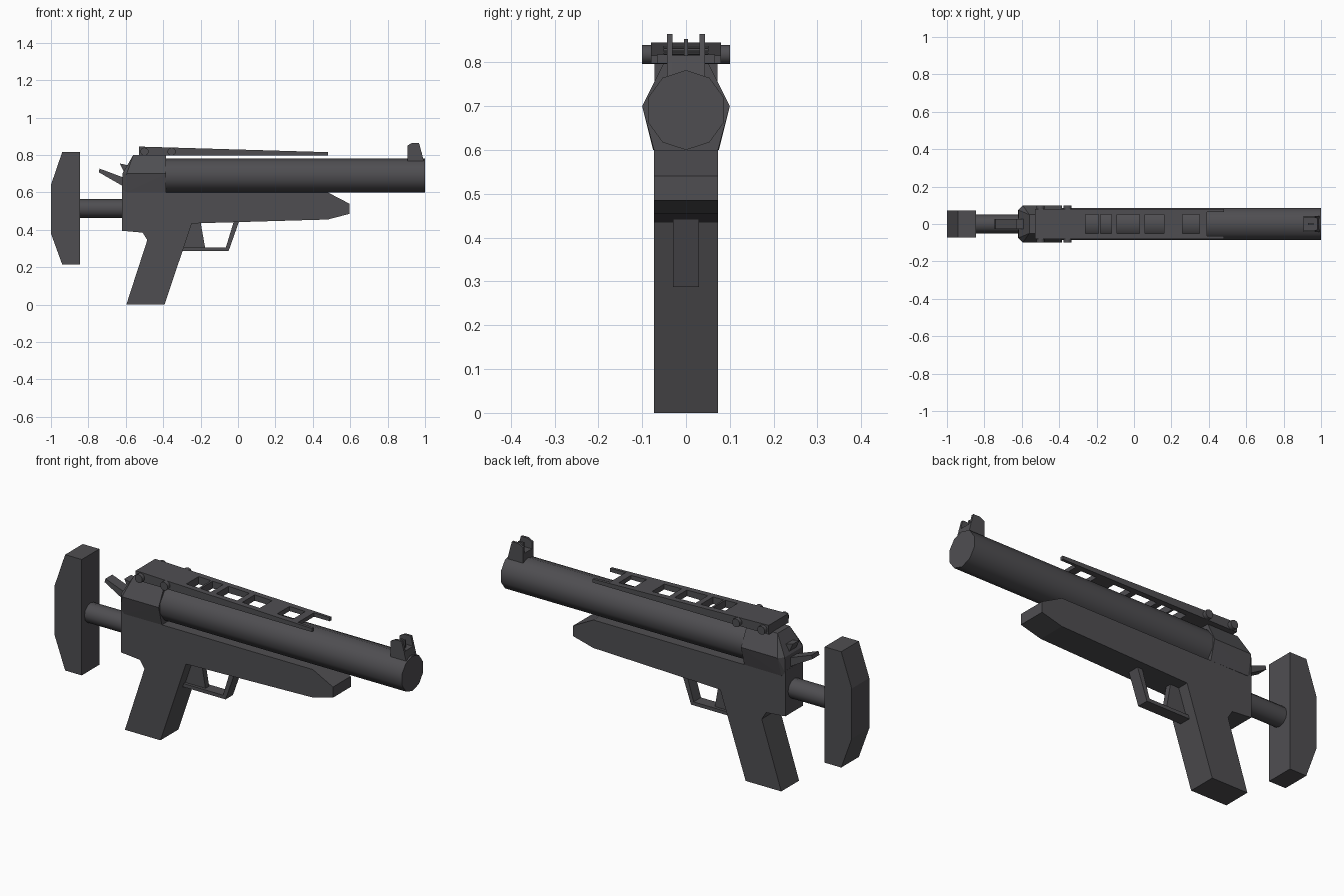
import bpy, bmesh, math

if "Cube" in bpy.data.objects:
    bpy.data.objects.remove(bpy.data.objects["Cube"])

mat = bpy.data.materials.new("dark gunmetal")
mat.diffuse_color = (0.078, 0.076, 0.083, 1)
mat.use_nodes = True
mat.node_tree.nodes["Principled BSDF"].inputs["Base Color"].default_value = mat.diffuse_color


def finish(name, bm, smooth=False):
    bmesh.ops.recalc_face_normals(bm, faces=bm.faces)
    me = bpy.data.meshes.new(name)
    bm.to_mesh(me)
    bm.free()
    me.materials.append(mat)
    ob = bpy.data.objects.new(name, me)
    bpy.context.collection.objects.link(ob)
    if smooth:
        bpy.ops.object.select_all(action='DESELECT')
        ob.select_set(True)
        bpy.context.view_layer.objects.active = ob
        bpy.ops.object.shade_smooth_by_angle(angle=math.radians(50))
    return ob


def prism(name, profile, a, b, axis='y', smooth=False):
    """Extrude a 2D profile ((x,z) along y, or (y,z) along x) from a to b."""
    bm = bmesh.new()
    place = (lambda p, t: (p[0], t, p[1])) if axis == 'y' else (lambda p, t: (t, p[0], p[1]))
    lo = [bm.verts.new(place(p, a)) for p in profile]
    hi = [bm.verts.new(place(p, b)) for p in profile]
    n = len(profile)
    bm.faces.new(lo)
    bm.faces.new(hi)
    for i in range(n):
        j = (i + 1) % n
        bm.faces.new((lo[i], lo[j], hi[j], hi[i]))
    return finish(name, bm, smooth)


def circle(cx, cz, r, n):
    return [(cx + r * math.sin(math.tau * i / n), cz + r * math.cos(math.tau * i / n))
            for i in range(n)]


# lower body with fore-end and grip
prism("body_and_grip", [(-0.62, 0.395), (-0.62, 0.63), (-0.385, 0.63), (-0.385, 0.60),
                        (0.48, 0.60), (0.595, 0.54), (0.595, 0.485), (0.48, 0.455),
                        (-0.247, 0.434), (-0.393, 0.0), (-0.597, 0.0), (-0.485, 0.345),
                        (-0.51, 0.385)], -0.073, 0.073)

# faceted upper receiver as a convex hull
bm = bmesh.new()
for s in (-1, 1):
    for x, y, z in [(-0.62, 0.073, 0.62), (-0.618, 0.075, 0.70), (-0.595, 0.1, 0.70),
                    (-0.60, 0.075, 0.60), (-0.56, 0.05, 0.80), (-0.385, 0.05, 0.80),
                    (-0.385, 0.1, 0.70), (-0.385, 0.073, 0.60)]:
        bm.verts.new((x, s * y, z))
bmesh.ops.convex_hull(bm, input=bm.verts)
bmesh.ops.dissolve_limit(bm, angle_limit=0.02, verts=bm.verts, edges=bm.edges)
finish("upper_receiver", bm)

# barrel, stock tube and stock
prism("barrel", circle(0, 0.691, 0.091, 10), -0.42, 1.0, 'x', True)
prism("stock_tube", circle(0, 0.514, 0.05, 12), -0.87, -0.60, 'x', True)
prism("shoulder_stock", [(-0.845, 0.815), (-0.94, 0.815), (-1, 0.64), (-1, 0.38),
                         (-0.94, 0.215), (-0.845, 0.215)], -0.072, 0.072)

# trigger guard and trigger
prism("trigger_guard", [(-0.30, 0.287), (-0.05, 0.287), (0.005, 0.443), (-0.023, 0.443),
                        (-0.065, 0.305), (-0.29, 0.305)], -0.03, 0.03)
prism("trigger", [(-0.26, 0.44), (-0.20, 0.44), (-0.175, 0.30), (-0.295, 0.30)], -0.015, 0.015)

# rear hammer and small spur
prism("rear_lever", [(-0.60, 0.625), (-0.745, 0.708), (-0.74, 0.727), (-0.60, 0.675)], -0.028, 0.028)
prism("rear_spur", [(-0.632, 0.755), (-0.57, 0.74), (-0.58, 0.685), (-0.61, 0.71)], -0.028, 0.028)


# tapered ladder rail above the barrel
def slab(name, x0, x1, y0, y1):
    top = lambda x: 0.845 - 0.030 * (x + 0.53) / 1.01
    return prism(name, [(x0, 0.797), (x1, 0.797), (x1, top(x1)), (x0, top(x0))], y0, y1)


for s, side in ((-1, "right"), (1, "left")):
    slab("rail_side_" + side, -0.53, 0.39, *sorted((s * 0.05, s * 0.08)))
    slab("rail_tip_" + side, 0.39, 0.48, *sorted((s * 0.065, s * 0.08)))
for i, (a, b) in enumerate([(-0.53, -0.26), (-0.19, -0.18), (-0.12, -0.09), (0.03, 0.06),
                            (0.16, 0.26), (0.35, 0.39)]):
    slab("rail_bar_%d" % i, a, b, -0.05, 0.05)
for i, x in enumerate((-0.50, -0.355)):
    prism("rail_pin_%d" % i, circle(x, 0.818, 0.022, 10), -0.1, 0.1, smooth=True)

# front sight with two ears and a centre post
prism("sight_base", [(0.905, 0.76), (0.905, 0.815), (0.982, 0.815), (0.993, 0.76)], -0.042, 0.042)
for s, side in ((-1, "right"), (1, "left")):
    prism("sight_ear_" + side, [(0.905, 0.77), (0.905, 0.85), (0.93, 0.864), (0.968, 0.864),
                                (0.993, 0.77)], *sorted((s * 0.031, s * 0.043)))
prism("sight_post", [(0.93, 0.80), (0.93, 0.853), (0.96, 0.853), (0.96, 0.80)], -0.005, 0.005)
